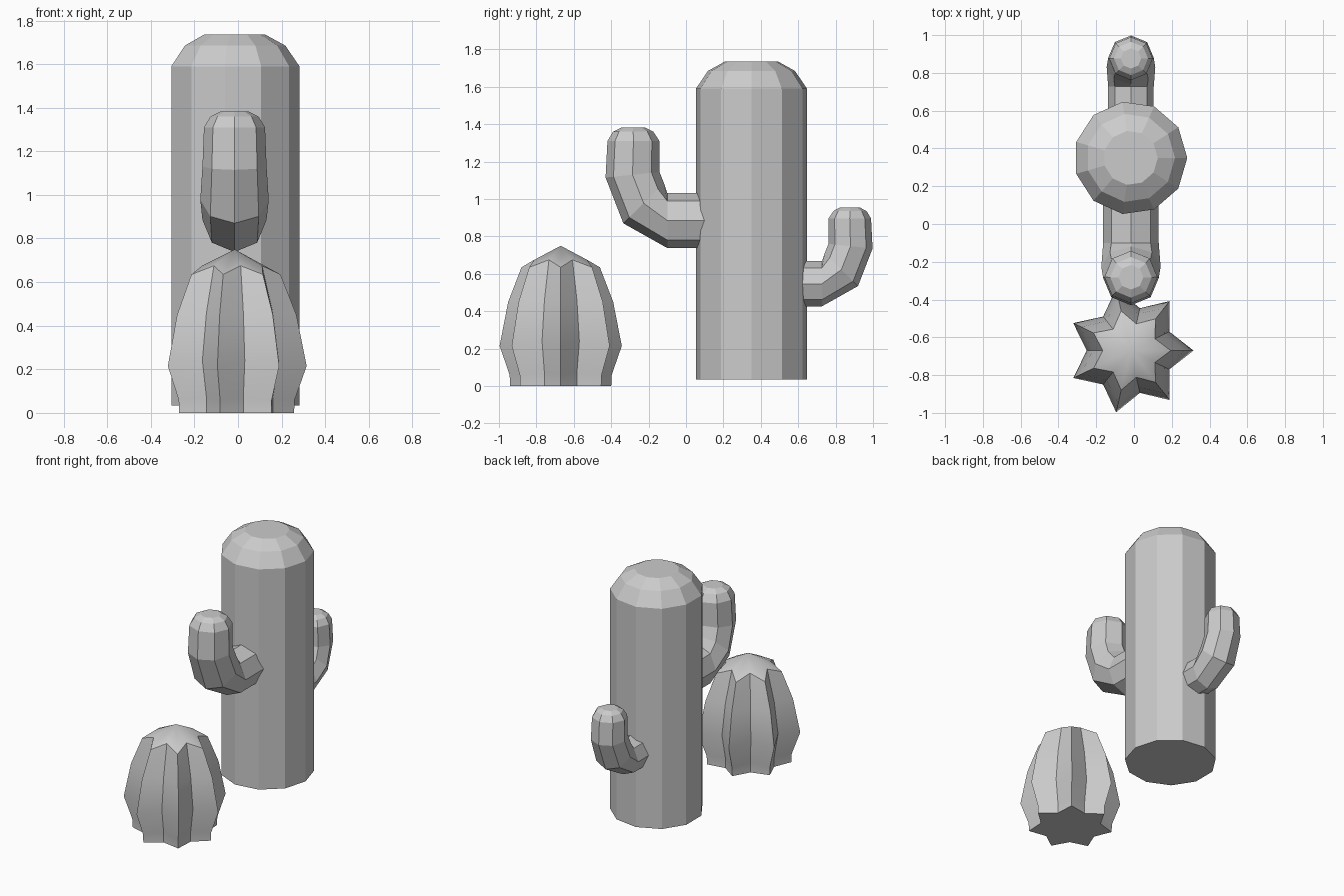
import bpy, bmesh
from math import cos, sin, pi, radians

if "Cube" in bpy.data.objects:
    bpy.data.objects.remove(bpy.data.objects["Cube"])


def loft(name, rings, apex=None):
    """Skin a list of vertex rings; cap the ends (optionally with a pointed top)."""
    bm = bmesh.new()
    rows = [[bm.verts.new(p) for p in ring] for ring in rings]
    n = len(rows[0])
    for a, b in zip(rows, rows[1:]):
        for i in range(n):
            j = (i + 1) % n
            bm.faces.new((a[i], a[j], b[j], b[i]))
    bm.faces.new(rows[0][::-1])
    if apex:
        tip = bm.verts.new(apex)
        for i in range(n):
            bm.faces.new((rows[-1][i], rows[-1][(i + 1) % n], tip))
    else:
        bm.faces.new(rows[-1])
    bmesh.ops.recalc_face_normals(bm, faces=bm.faces)
    mesh = bpy.data.meshes.new(name)
    bm.to_mesh(mesh)
    bm.free()
    obj = bpy.data.objects.new(name, mesh)
    bpy.context.collection.objects.link(obj)
    return obj


# Trunk: eleven-sided column with a rounded cap
def circle(r, z, n=11, cx=-0.018, cy=0.35):
    return [(cx + r * cos(2 * pi * i / n), cy + r * sin(2 * pi * i / n), z) for i in range(n)]


loft("trunk", [circle(r, z) for r, z in
               [(0.3, 0.035), (0.3, 1.59), (0.235, 1.685), (0.144, 1.735)]])

# Arms: one eight-sided elbow, given as outer and inner edge points plus half width
ARM = [((-0.25, -0.147), (-0.25, 0.147), 0.147),
       ((0.0, -0.147), (0.0, 0.147), 0.147),
       ((0.235, -0.015), (0.018, 0.20), 0.157),
       ((0.33, 0.23), (0.042, 0.26), 0.147),
       ((0.32, 0.425), (0.042, 0.425), 0.140),
       ((0.29, 0.475), (0.075, 0.475), 0.110),
       ((0.247, 0.497), (0.117, 0.497), 0.066)]


def arm(name, y, z, side, scale):
    rings = []
    for (ou, ov), (iu, iv), w in ARM:
        ring = []
        for i in range(8):
            a = 2 * pi * i / 8
            u = (ou + iu) / 2 + sin(a) * (iu - ou) / 2
            v = (ov + iv) / 2 + sin(a) * (iv - ov) / 2
            ring.append((-0.016 + scale * w * cos(a), y + side * scale * u, z + scale * v))
        rings.append(ring)
    loft(name, rings)


arm("front_arm", -0.10, 0.885, -1, 1.0)
arm("back_arm", 0.727, 0.547, 1, 0.82)


# Small ribbed cactus: seven-pointed star sections narrowing to a low peak
def star(r_tip, r_valley, z_tip, z_valley):
    ring = []
    for i in range(14):
        r, z = (r_valley, z_valley) if i % 2 else (r_tip, z_tip)
        a = pi * i / 7
        ring.append((-0.02 + r * cos(a), -0.67 + r * sin(a), z))
    return ring


small = loft("small_cactus", [star(0.277, 0.20, 0.0, 0.0),
                              star(0.280, 0.20, 0.06, 0.07),
                              star(0.335, 0.23, 0.215, 0.24),
                              star(0.288, 0.20, 0.45, 0.46),
                              star(0.215, 0.145, 0.635, 0.675)],
             apex=(-0.015, -0.67, 0.75))
bpy.context.view_layer.objects.active = small
small.select_set(True)
bpy.ops.object.shade_smooth_by_angle(angle=radians(30))
